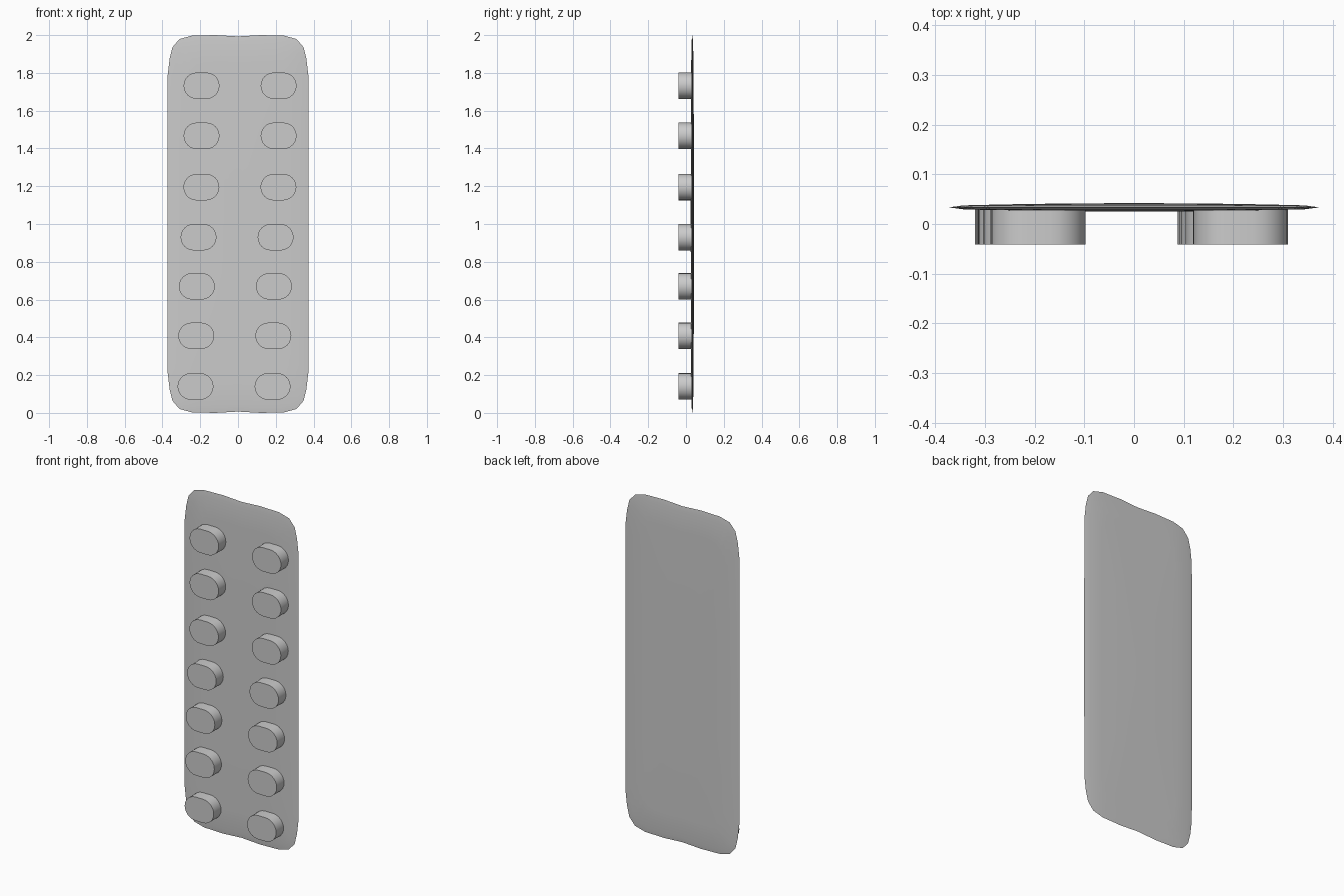
import bpy, bmesh, math

if "Cube" in bpy.data.objects:
    bpy.data.objects.remove(bpy.data.objects["Cube"])

grey = bpy.data.materials.new("foil_grey")
grey.use_nodes = True
grey.diffuse_color = (0.6, 0.6, 0.6, 1)
grey.node_tree.nodes["Principled BSDF"].inputs["Base Color"].default_value = (0.6, 0.6, 0.6, 1)

SHEET_Y = 0.0335


def finish(bm, name):
    bmesh.ops.recalc_face_normals(bm, faces=bm.faces)
    mesh = bpy.data.meshes.new(name)
    bm.to_mesh(mesh)
    bm.free()
    mesh.materials.append(grey)
    obj = bpy.data.objects.new(name, mesh)
    bpy.context.collection.objects.link(obj)
    bpy.ops.object.select_all(action='DESELECT')
    obj.select_set(True)
    bpy.context.view_layer.objects.active = obj
    bpy.ops.object.shade_smooth_by_angle(angle=math.radians(35))
    return obj


def bridge(bm, a, b):
    for i in range(len(a)):
        j = (i + 1) % len(a)
        bm.faces.new((a[i], a[j], b[j], b[i]))


# Backing sheet: thin pillow with softened corners and dipped ends
def make_sheet():
    quarter = [(0.373, 0.4), (0.372, 0.79), (0.362, 0.875), (0.347, 0.936),
               (0.31, 0.979), (0.245, 0.997), (0.12, 1.0)]
    half = [(0.373, 0)] + quarter + [(0, 0.993)] + [(-x, z) for x, z in quarter[::-1]]
    outline = half + [(-x, -z) for x, z in half]
    bm = bmesh.new()

    def ring(sx, sz, y):
        return [bm.verts.new((x * sx, SHEET_Y + y, 1 + z * sz)) for x, z in outline]

    rim = ring(1, 1, 0)
    for side in (-1, 1):
        previous = rim
        for sx, sz, h in ((0.92, 0.97, 0.004), (0.7, 0.85, 0.006), (0.35, 0.5, 0.008)):
            inner = ring(sx, sz, side * h)
            bridge(bm, previous, inner)
            previous = inner
        centre = bm.verts.new((0, SHEET_Y + side * 0.0085, 1))
        for i, v in enumerate(previous):
            bm.faces.new((v, previous[(i + 1) % len(previous)], centre))
    return finish(bm, "backing_sheet")


# Pill: capsule outline extruded forward from the sheet
def make_pill(name, cx, cz, radius=0.07, straight=0.025, steps=12):
    points = []
    for side in (1, -1):
        for i in range(steps + 1):
            a = -math.pi / 2 + math.pi * i / steps
            points.append((cx + side * (straight + radius * math.cos(a)),
                           cz + side * radius * math.sin(a)))
    bm = bmesh.new()
    front, back = ([bm.verts.new((x, y, z)) for x, z in points] for y in (-0.041, 0.032))
    bridge(bm, front, back)
    bm.faces.new(front)
    bm.faces.new(back)
    return finish(bm, name)


make_sheet()
# Two columns of pills, drifting slightly sideways row by row
rows = [(0.011, 1.732), (0.011, 1.467), (0.010, 1.195), (-0.005, 0.93),
        (-0.014, 0.67), (-0.017, 0.408), (-0.021, 0.14)]
for n, (shift, z) in enumerate(rows, 1):
    make_pill(f"pill_right_{n}", shift - 0.204, z)
    make_pill(f"pill_left_{n}", shift + 0.204, z)
